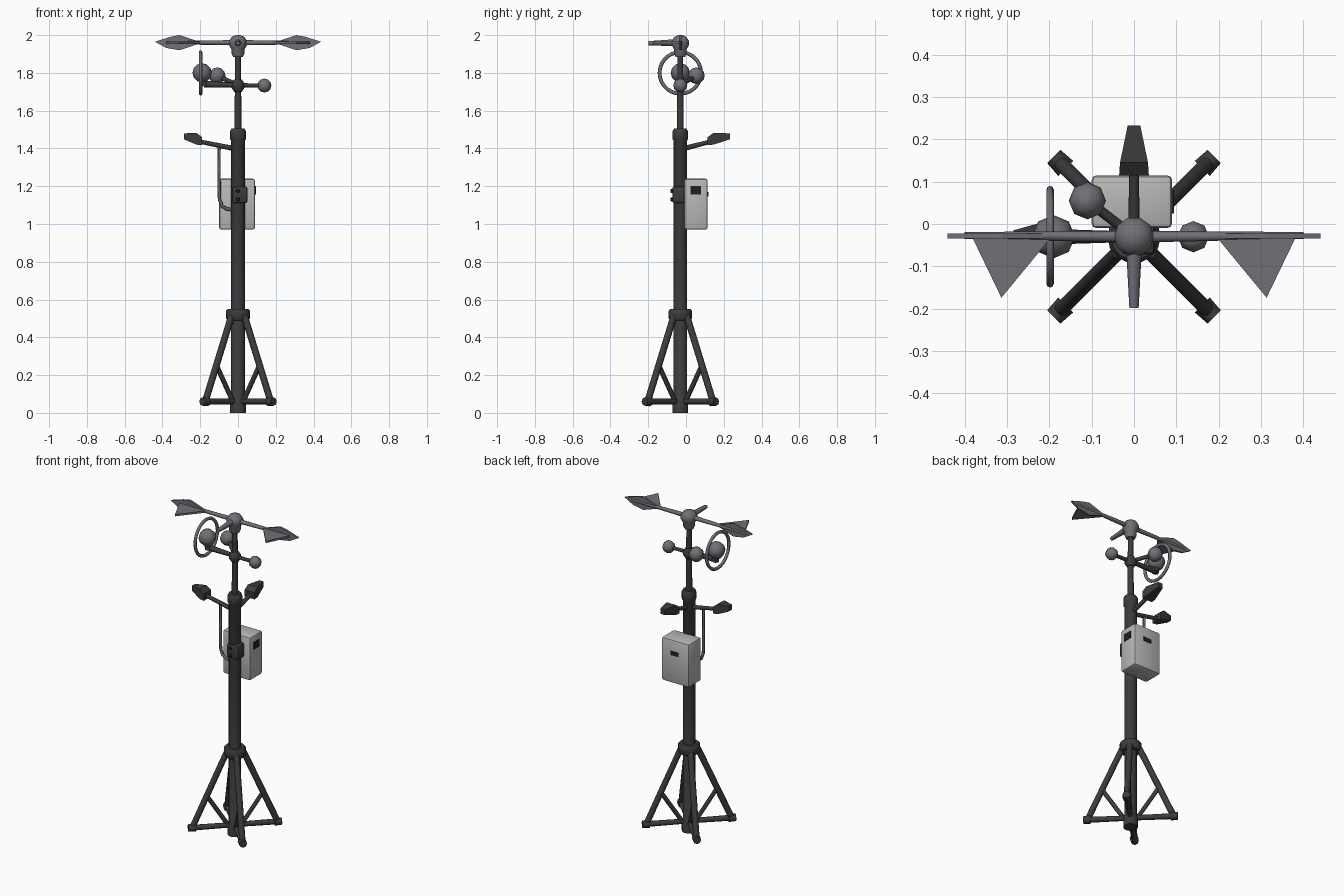
import bpy, bmesh, math
from mathutils import Vector, Matrix

cube = bpy.data.objects.get("Cube")
if cube:
    bpy.data.objects.remove(cube)


def material(name, rgb):
    m = bpy.data.materials.new(name)
    m.use_nodes = True
    m.diffuse_color = (*rgb, 1)
    m.node_tree.nodes["Principled BSDF"].inputs["Base Color"].default_value = (*rgb, 1)
    return m


DARK = material("dark iron", (0.045, 0.045, 0.046))
STEEL = material("blue grey steel", (0.16, 0.16, 0.18))
CASE = material("light grey case", (0.48, 0.48, 0.47))
PIPE = material("grey conduit", (0.13, 0.13, 0.13))
BLACK = material("black slot", (0.015, 0.015, 0.015))
AXIS = -0.03  # y of the mast


def finish(bm, name, mat, angle=40):
    bmesh.ops.recalc_face_normals(bm, faces=bm.faces)
    mesh = bpy.data.meshes.new(name)
    bm.to_mesh(mesh)
    bm.free()
    ob = bpy.data.objects.new(name, mesh)
    bpy.context.collection.objects.link(ob)
    mesh.materials.append(mat)
    bpy.ops.object.select_all(action="DESELECT")
    ob.select_set(True)
    bpy.context.view_layer.objects.active = ob
    bpy.ops.object.shade_smooth_by_angle(angle=math.radians(angle))
    return ob


def rod(name, a, b, r1, r2, mat, sides=10):
    """Round bar from a to b, optionally tapered."""
    a, b = Vector(a), Vector(b)
    d = b - a
    bm = bmesh.new()
    place = Matrix.Translation((a + b) / 2) @ d.to_track_quat("Z", "Y").to_matrix().to_4x4()
    bmesh.ops.create_cone(bm, cap_ends=True, segments=sides, radius1=r1, radius2=r2,
                          depth=d.length, matrix=place)
    return finish(bm, name, mat, 50)


def lathe(name, profile, mat, sides=14):
    """Profile of (radius, z) turned around the mast axis."""
    bm = bmesh.new()
    rings = [[bm.verts.new((r * math.cos(t), AXIS + r * math.sin(t), z))
              for t in (math.tau * i / sides for i in range(sides))] for r, z in profile]
    for low, high in zip(rings, rings[1:]):
        for i in range(sides):
            j = (i + 1) % sides
            bm.faces.new((low[i], low[j], high[j], high[i]))
    bm.faces.new(rings[0])
    bm.faces.new(rings[-1])
    return finish(bm, name, mat)


def ball(name, centre, r, mat):
    bm = bmesh.new()
    bmesh.ops.create_uvsphere(bm, u_segments=8, v_segments=6, radius=r,
                              matrix=Matrix.Translation(centre))
    return finish(bm, name, mat, 60)


def box(name, low, high, mat, bevel=0):
    low, high = Vector(low), Vector(high)
    bm = bmesh.new()
    bmesh.ops.create_cube(bm, size=1, matrix=Matrix.Translation((low + high) / 2)
                          @ Matrix.Diagonal((*(high - low), 1)))
    if bevel:
        bmesh.ops.bevel(bm, geom=bm.edges[:], offset=bevel, segments=2, profile=0.5,
                        affect="EDGES")
    return finish(bm, name, mat)


def plate(name, points, thickness, mat):
    """Flat polygon thickened evenly about its plane."""
    bm = bmesh.new()
    face = bm.faces.new([bm.verts.new(p) for p in points])
    face.normal_update()
    shift = face.normal * thickness
    moved = bmesh.ops.extrude_face_region(bm, geom=[face])["geom"]
    bmesh.ops.translate(bm, vec=shift, verts=[g for g in moved if isinstance(g, bmesh.types.BMVert)])
    bmesh.ops.translate(bm, vec=-shift / 2, verts=bm.verts)
    return finish(bm, name, mat, 20)


def tube(name, points, r, mat, cyclic=False):
    """Bent pipe through the points, turned into a mesh."""
    bm = bmesh.new()
    points = [Vector(p) for p in points]
    n, sides, rings = len(points), 8, []
    for i, p in enumerate(points):
        before = points[i - 1] if i or cyclic else p
        after = points[(i + 1) % n] if i < n - 1 or cyclic else p
        turn = (after - before).to_track_quat("Z", "Y")
        rings.append([bm.verts.new(p + turn @ Vector((r * math.cos(t), r * math.sin(t), 0)))
                      for t in (math.tau * k / sides for k in range(sides))])
    pairs = list(zip(rings, rings[1:]))
    if not cyclic:
        bm.faces.new(rings[0])
        bm.faces.new(rings[-1])
    for a, b in pairs:
        for k in range(sides):
            j = (k + 1) % sides
            bm.faces.new((a[k], a[j], b[j], b[k]))
    return finish(bm, name, mat, 60)


# Mast, its collars and the thin upper pole
lathe("mast", [(0.042, 0), (0.042, 0.06), (0.036, 0.07), (0.036, 1.44), (0.042, 1.45),
               (0.042, 1.49), (0.034, 1.505)], DARK)
lathe("leg_collar", [(0.055, 0.49), (0.063, 0.5), (0.063, 0.54), (0.055, 0.55)], DARK)
lathe("upper_pole", [(0.019, 1.48), (0.015, 1.92)], DARK, 10)
lathe("cup_hub", [(0.02, 1.7), (0.034, 1.72), (0.034, 1.745), (0.02, 1.765)], DARK, 10)

# Four braced legs on the diagonals
for i in range(4):
    t = math.pi / 4 + i * math.pi / 2

    def at(dist, z):
        return (dist * math.cos(t), AXIS + dist * math.sin(t), z)

    rod(f"leg_{i}", at(0.245, 0.06), at(0.05, 0.51), 0.018, 0.018, DARK)
    rod(f"foot_rail_{i}", at(0.02, 0.06), at(0.26, 0.06), 0.015, 0.017, DARK)
    rod(f"foot_{i}", at(0.228, 0.06), at(0.268, 0.06), 0.025, 0.022, DARK, 8)
    rod(f"brace_{i}", at(0.16, 0.25), at(0.045, 0.07), 0.013, 0.013, DARK, 8)

# Equipment case with dark slots
box("equipment_case", (-0.1, -0.01, 0.97), (0.09, 0.115, 1.24), CASE, 0.012)
box("side_window", (0.087, 0.025, 1.155), (0.094, 0.08, 1.2), BLACK)
box("back_slot", (-0.03, 0.112, 1.145), (0.025, 0.119, 1.17), BLACK)
box("mast_clamp", (-0.03, -0.072, 1.11), (0.05, -0.002, 1.2), DARK, 0.012)
for z in (1.13, 1.175):
    rod("clamp_bolt", (0, -0.065, z), (0, -0.082, z), 0.012, 0.009, BLACK, 6)

# Conduit from the sensor arm to the mast
tube("conduit", [(-0.1, AXIS, 1.42), (-0.1, AXIS, 1.2), (-0.098, AXIS, 1.13),
                 (-0.085, AXIS, 1.095), (-0.06, AXIS, 1.08), (0, AXIS, 1.07)], 0.009, PIPE)


# Two tapered sensors on angled arms
def sensor(name, direction, start, end):
    d = Vector(direction)
    side = Vector((-d.y, d.x, 0))
    base = Vector((0, AXIS, 0))
    bm = bmesh.new()
    sections = [(start, 0.035, 1.418, 1.46), (start + 0.03, 0.033, 1.42, 1.482),
                (end, 0.015, 1.448, 1.48)]
    rings = [[bm.verts.new(base + d * x + side * (w * s) + Vector((0, 0, z)))
              for s, z in ((-1, lo), (1, lo), (1, hi), (-1, hi))]
             for x, w, lo, hi in sections]
    for a, b in zip(rings, rings[1:]):
        for k in range(4):
            bm.faces.new((a[k], a[(k + 1) % 4], b[(k + 1) % 4], b[k]))
    bm.faces.new(rings[0])
    bm.faces.new(rings[-1])
    finish(bm, name, DARK, 20)
    rod(name + "_arm", base + Vector((0, 0, 1.395)),
        base + d * (start + 0.03) + Vector((0, 0, 1.44)), 0.014, 0.011, DARK, 8)


sensor("right_sensor", (-1, 0, 0), 0.19, 0.285)
sensor("rear_sensor", (0, 1, 0), 0.145, 0.262)

# Cup arms, cups and the upright ring
HUB = (0, AXIS, 1.735)
rod("left_cup_arm", HUB, (0.12, AXIS, 1.733), 0.011, 0.011, DARK, 8)
ball("left_cup", (0.14, AXIS, 1.733), 0.037, STEEL)
rod("rear_cup_arm", HUB, (-0.11, 0.055, 1.785), 0.012, 0.012, DARK, 8)
ball("rear_cup", (-0.11, 0.055, 1.785), 0.044, STEEL)
rod("right_cup_arm", HUB, (-0.18, AXIS, 1.74), 0.012, 0.018, DARK, 8)
rod("right_cup_post", (-0.18, AXIS, 1.73), (-0.19, AXIS, 1.79), 0.022, 0.022, DARK, 8)
ball("right_cup", (-0.19, AXIS, 1.8), 0.051, STEEL)
steps = [math.tau * i / 28 for i in range(29)]
bm = bmesh.new()
loops = [[bm.verts.new((-0.198 + 0.009 * math.sin(u), AXIS + (0.11 + 0.01 * math.cos(u)) * math.cos(t),
                        1.8 + (0.11 + 0.01 * math.cos(u)) * math.sin(t)))
          for u in (math.tau * k / 8 for k in range(8))] for t in steps[:-1]]
for i, a in enumerate(loops):
    b = loops[(i + 1) % len(loops)]
    for k in range(8):
        bm.faces.new((a[k], a[(k + 1) % 8], b[(k + 1) % 8], b[k]))
finish(bm, "upright_ring", STEEL, 60)

# Vane head with its pointer
lathe("vane_hub", [(0.026, 1.885), (0.033, 1.9), (0.035, 1.925), (0.047, 1.945),
                   (0.047, 1.97), (0.034, 1.99), (0.012, 2.0)], STEEL, 10)
rod("vane_pointer", (0, AXIS, 1.96), (0, -0.198, 1.957), 0.02, 0.011, STEEL, 8)

# Finned arms on both sides
for side, s in (("left", 1), ("right", -1)):
    rod(side + "_vane_arm", (0, AXIS, 1.96), (s * 0.4, -0.027, 1.96), 0.014, 0.008, STEEL, 8)
    plate(side + "_upright_fin", [(s * x, -0.028, z) for x, z in
          ((0.19, 1.96), (0.31, 2.0), (0.36, 1.99), (0.44, 1.965), (0.38, 1.932), (0.31, 1.92))],
          0.012, STEEL)
    plate(side + "_level_fin", [(s * x, y, 1.96) for x, y in
          ((0.19, -0.025), (0.385, -0.025), (0.313, -0.174))], 0.012, STEEL)
